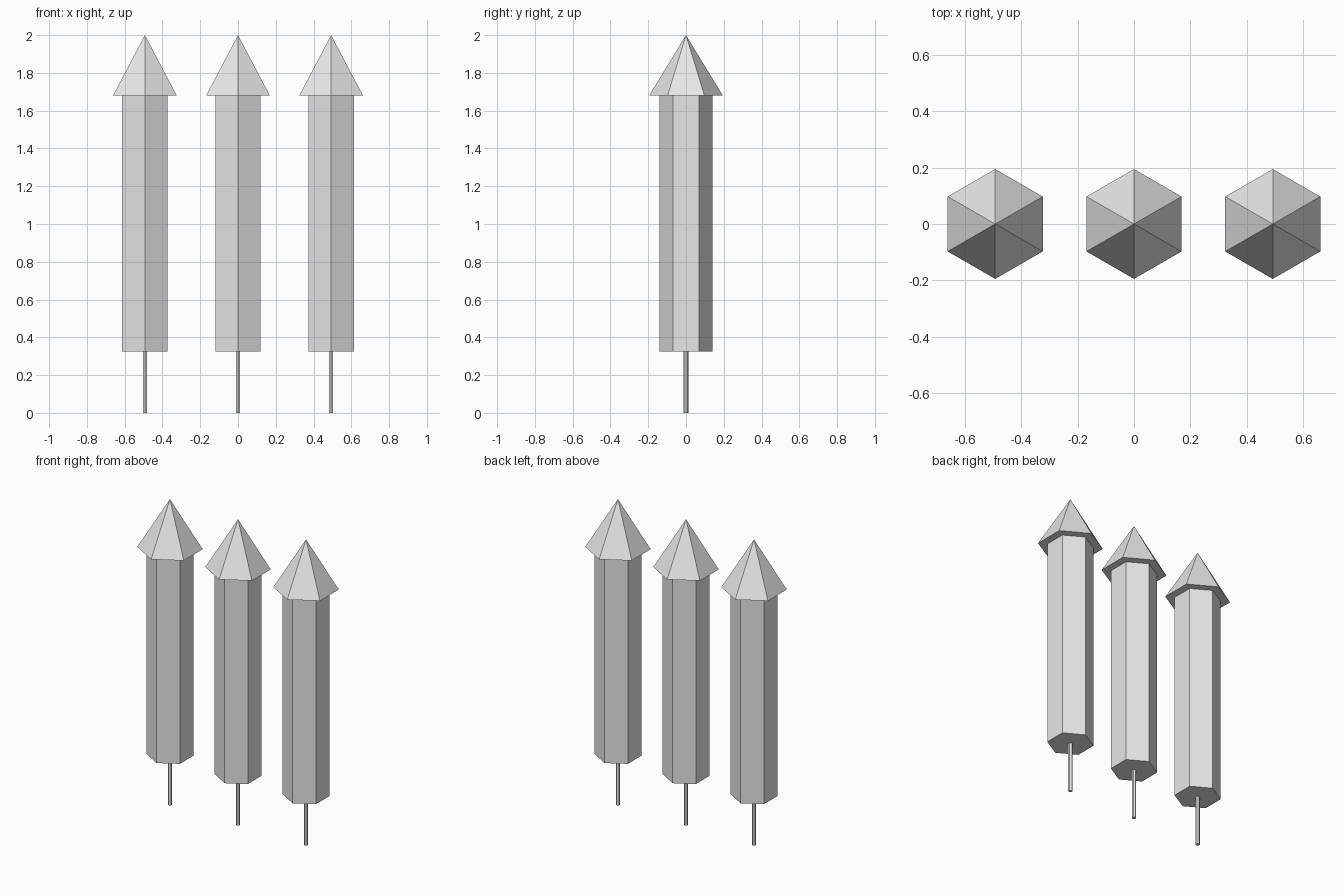
import bpy

# Remove the default cube
cube = bpy.data.objects.get("Cube")
if cube:
    bpy.data.objects.remove(cube, do_unlink=True)

# Single flat colour
GREY = (0.8, 0.8, 0.8, 1.0)
grey = bpy.data.materials.new("light_grey")
grey.use_nodes = True
grey.diffuse_color = GREY
grey.node_tree.nodes["Principled BSDF"].inputs["Base Color"].default_value = GREY

SIDES = 6
SPACING = 0.493
STICK_TOP, BODY_TOP, TIP = 0.325, 1.68, 2.0


def hex_part(name, x, z0, z1, radius_bottom, radius_top):
    """Upright hexagonal prism or pyramid with a corner facing the front."""
    bpy.ops.mesh.primitive_cone_add(
        vertices=SIDES, radius1=radius_bottom, radius2=radius_top,
        depth=z1 - z0, location=(x, 0, (z0 + z1) / 2))
    part = bpy.context.object
    part.name = name
    part.data.name = name
    part.data.materials.append(grey)
    return part


# Row of three identical rockets
for label, x in (("right", -SPACING), ("middle", 0), ("left", SPACING)):
    hex_part(f"{label}_stick", x, 0, STICK_TOP, 0.0128, 0.0128)
    hex_part(f"{label}_body", x, STICK_TOP, BODY_TOP, 0.139, 0.139)
    hex_part(f"{label}_nose_cone", x, BODY_TOP, TIP, 0.195, 0)
